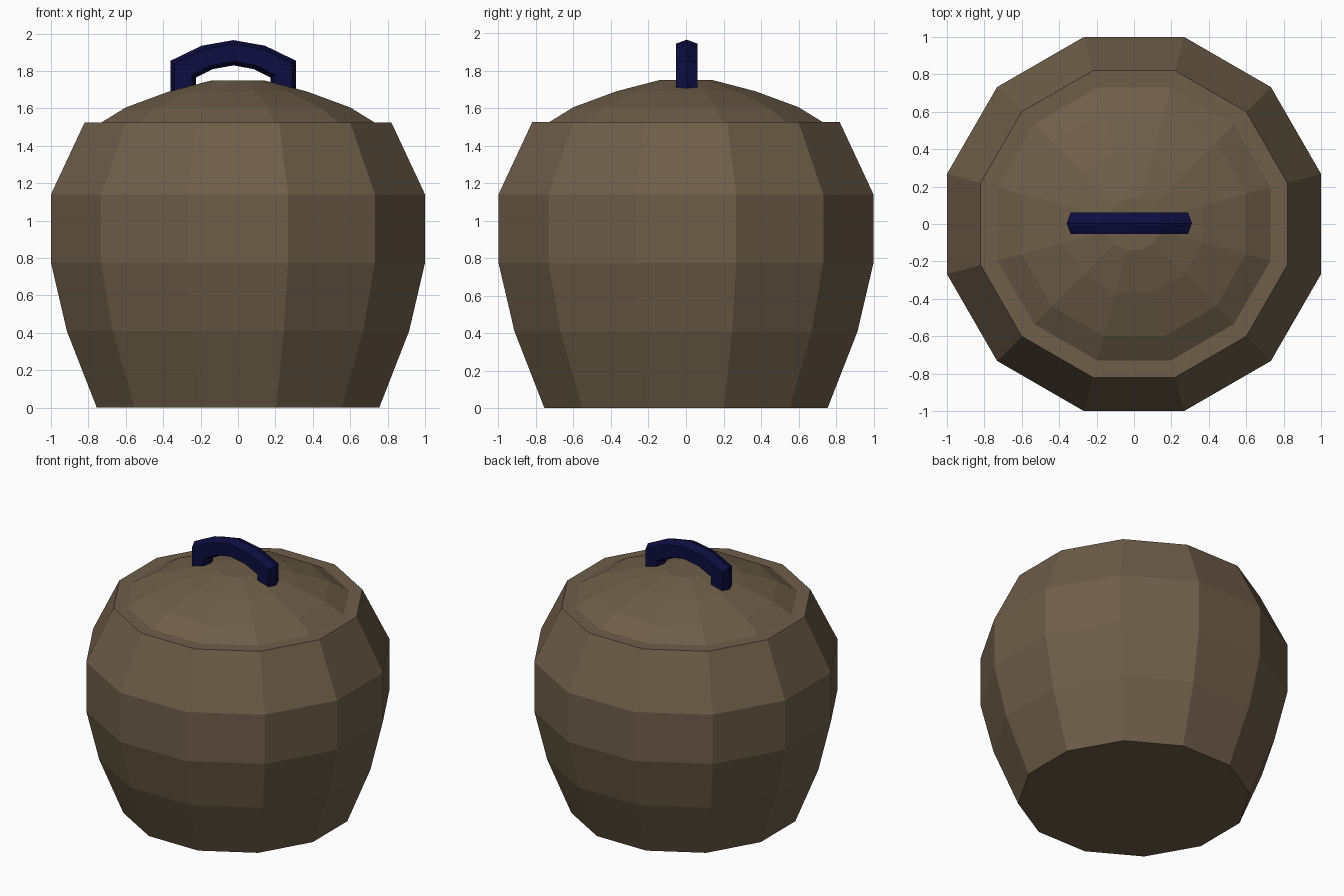
import bpy, bmesh, math

if "Cube" in bpy.data.objects:
    bpy.data.objects.remove(bpy.data.objects["Cube"])


def material(name, rgb):
    m = bpy.data.materials.new(name)
    m.diffuse_color = (*rgb, 1)
    m.use_nodes = True
    m.node_tree.nodes["Principled BSDF"].inputs["Base Color"].default_value = m.diffuse_color
    return m


def finish(name, bm, mat):
    bmesh.ops.recalc_face_normals(bm, faces=bm.faces[:])
    mesh = bpy.data.meshes.new(name)
    bm.to_mesh(mesh)
    bm.free()
    mesh.materials.append(mat)
    ob = bpy.data.objects.new(name, mesh)
    bpy.context.collection.objects.link(ob)
    return ob


def loft(name, rings, mat):
    """Skin a series of equal-sized point rings and cap both ends."""
    bm = bmesh.new()
    loops = [[bm.verts.new(p) for p in ring] for ring in rings]
    for a, b in zip(loops, loops[1:]):
        n = len(a)
        for i in range(n):
            j = (i + 1) % n
            bm.faces.new((a[i], a[j], b[j], b[i]))
    bm.faces.new(loops[0][::-1])
    bm.faces.new(loops[-1])
    return finish(name, bm, mat)


def twelve_sided(profile):
    """Profile of (distance to flat side, height) to 12-sided rings."""
    k = 1 / math.cos(math.pi / 12)
    angles = [math.radians(15 + 30 * i) for i in range(12)]
    return [[(r * k * math.cos(a), r * k * math.sin(a), z) for a in angles]
            for r, z in profile]


brown = material("clay brown", (0.156, 0.112, 0.067))
blue = material("dark navy", (0.004, 0.004, 0.052))

# Pot body with a flat rim
loft("pot_body", twelve_sided([(0.755, 0), (0.915, 0.41), (1.0, 0.775), (1.0, 1.14),
                               (0.82, 1.525), (0.70, 1.525)]), brown)

# Domed lid, sunk slightly into the rim
loft("lid", twelve_sided([(0.72, 1.51), (0.73, 1.525), (0.60, 1.605), (0.37, 1.69),
                          (0.14, 1.75)]), brown)

# Arched handle: six-sided section swept between an outer and an inner path
outer = [(-0.335, 1.685), (-0.335, 1.855), (-0.17, 1.935), (0, 1.965)]
inner = [(-0.20, 1.685), (-0.20, 1.765), (-0.11, 1.81), (0, 1.83)]
outer += [(-x, z) for x, z in outer[-2::-1]]
inner += [(-x, z) for x, z in inner[-2::-1]]
cx, cy, half = -0.025, 0.004, 0.058
section = [(0, 0), (0.16, half), (0.84, half), (1, 0), (0.84, -half), (0.16, -half)]
rings = [[(cx + o[0] + (i[0] - o[0]) * t, cy + y, o[1] + (i[1] - o[1]) * t)
          for t, y in section] for o, i in zip(outer, inner)]
loft("handle", rings, blue)
